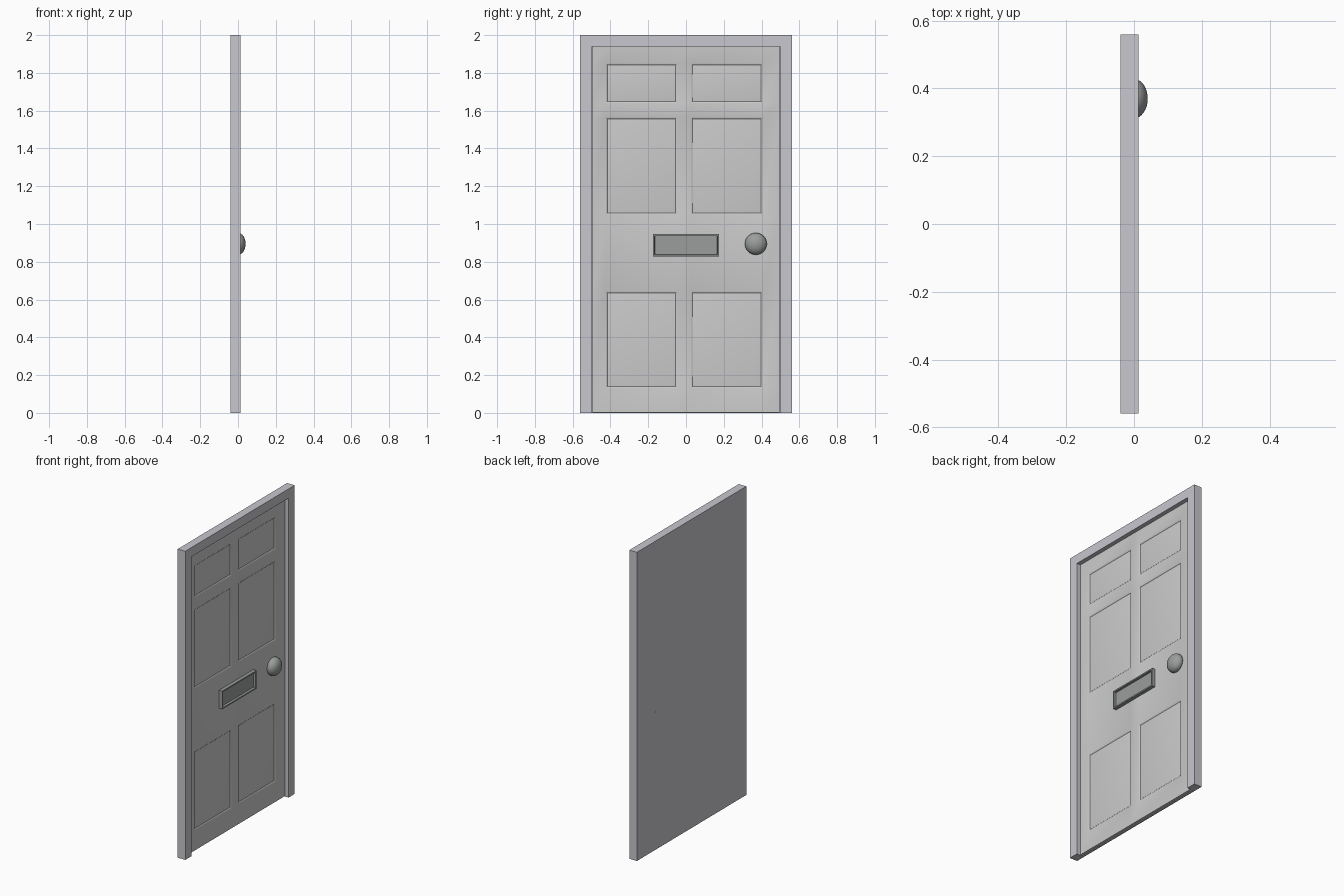
import bpy, bmesh
from mathutils import Matrix

if "Cube" in bpy.data.objects:
    bpy.data.objects.remove(bpy.data.objects["Cube"])


def material(name, rgb):
    m = bpy.data.materials.new(name)
    m.diffuse_color = (*rgb, 1)
    m.use_nodes = True
    m.node_tree.nodes["Principled BSDF"].inputs["Base Color"].default_value = m.diffuse_color
    return m


def finish(bm, name, mat=None):
    bmesh.ops.recalc_face_normals(bm, faces=bm.faces)
    me = bpy.data.meshes.new(name)
    bm.to_mesh(me)
    bm.free()
    ob = bpy.data.objects.new(name, me)
    bpy.context.collection.objects.link(ob)
    if mat:
        me.materials.append(mat)
    return ob


def box(name, lo, hi, mat=None):
    bm = bmesh.new()
    size = [b - a for a, b in zip(lo, hi)]
    mid = [(a + b) / 2 for a, b in zip(lo, hi)]
    bmesh.ops.create_cube(bm, size=1, matrix=Matrix.Translation(mid) @ Matrix.Diagonal((*size, 1)))
    return finish(bm, name, mat)


def smooth(ob, angle):
    bpy.ops.object.select_all(action='DESELECT')
    ob.select_set(True)
    bpy.context.view_layer.objects.active = ob
    bpy.ops.object.shade_smooth_by_angle(angle=angle)


paint = material("frame_paint", (0.58, 0.57, 0.62))
metal = material("dark_metal", (0.32, 0.34, 0.33))

# Frame: solid backing with a shallow doorway cut in the front
frame = box("door_frame", (-0.04, -0.56, 0), (0.014, 0.56, 2), paint)
cutter = box("doorway_cutter", (-0.03, -0.497, -0.1), (0.1, 0.497, 1.94))
cutter.hide_render = True
cutter.hide_viewport = True
cut = frame.modifiers.new("doorway", 'BOOLEAN')
cut.object = cutter
cut.operation = 'DIFFERENCE'
cut.solver = 'EXACT'

# Door leaf: grid of rails and stiles, six cells pressed in as panels
FACE, BACK = -0.012, -0.029
ys = [-0.496, -0.425, -0.047, 0.027, 0.405, 0.496]
zs = [0.003, 0.132, 0.643, 1.05, 1.565, 1.64, 1.85, 1.939]
bm = bmesh.new()
grid = [[bm.verts.new((FACE, y, z)) for z in zs] for y in ys]
panels = []
for i in range(len(ys) - 1):
    for j in range(len(zs) - 1):
        f = bm.faces.new((grid[i][j], grid[i + 1][j], grid[i + 1][j + 1], grid[i][j + 1]))
        if i in (1, 3) and j in (1, 3, 5):
            panels.append(f)
outer = [e for e in bm.edges if e.is_boundary]
rim = bmesh.ops.extrude_edge_only(bm, edges=outer)["geom"]
for v in rim:
    if isinstance(v, bmesh.types.BMVert):
        v.co.x = BACK
bmesh.ops.holes_fill(bm, edges=[e for e in bm.edges if e.is_boundary], sides=0)
bmesh.ops.recalc_face_normals(bm, faces=bm.faces)
bmesh.ops.inset_individual(bm, faces=panels, thickness=0.012, depth=-0.007)
bmesh.ops.inset_individual(bm, faces=panels, thickness=0.035, depth=0.004)
door = finish(bm, "door_leaf")
smooth(door, 0.7)

# Letter box: plate with a thin raised rim
bm = bmesh.new()
bmesh.ops.create_cube(bm, size=1, matrix=Matrix.Translation((-0.004, 0, 0.887))
                      @ Matrix.Diagonal((0.028, 0.35, 0.118, 1)))
front = [max(bm.faces, key=lambda f: f.calc_center_median().x)]
bmesh.ops.inset_individual(bm, faces=front, thickness=0.012)
bmesh.ops.inset_individual(bm, faces=front, thickness=0.002, depth=-0.014)
finish(bm, "letter_box", metal)

# Knob: flattened ball set through the door
bm = bmesh.new()
bmesh.ops.create_uvsphere(bm, u_segments=32, v_segments=16, radius=1,
                          matrix=Matrix.Translation((0, 0.37, 0.895))
                          @ Matrix.Diagonal((0.0405, 0.058, 0.058, 1))
                          @ Matrix.Rotation(1.5707963, 4, 'Y'))
smooth(finish(bm, "door_knob", metal), 0.8)
